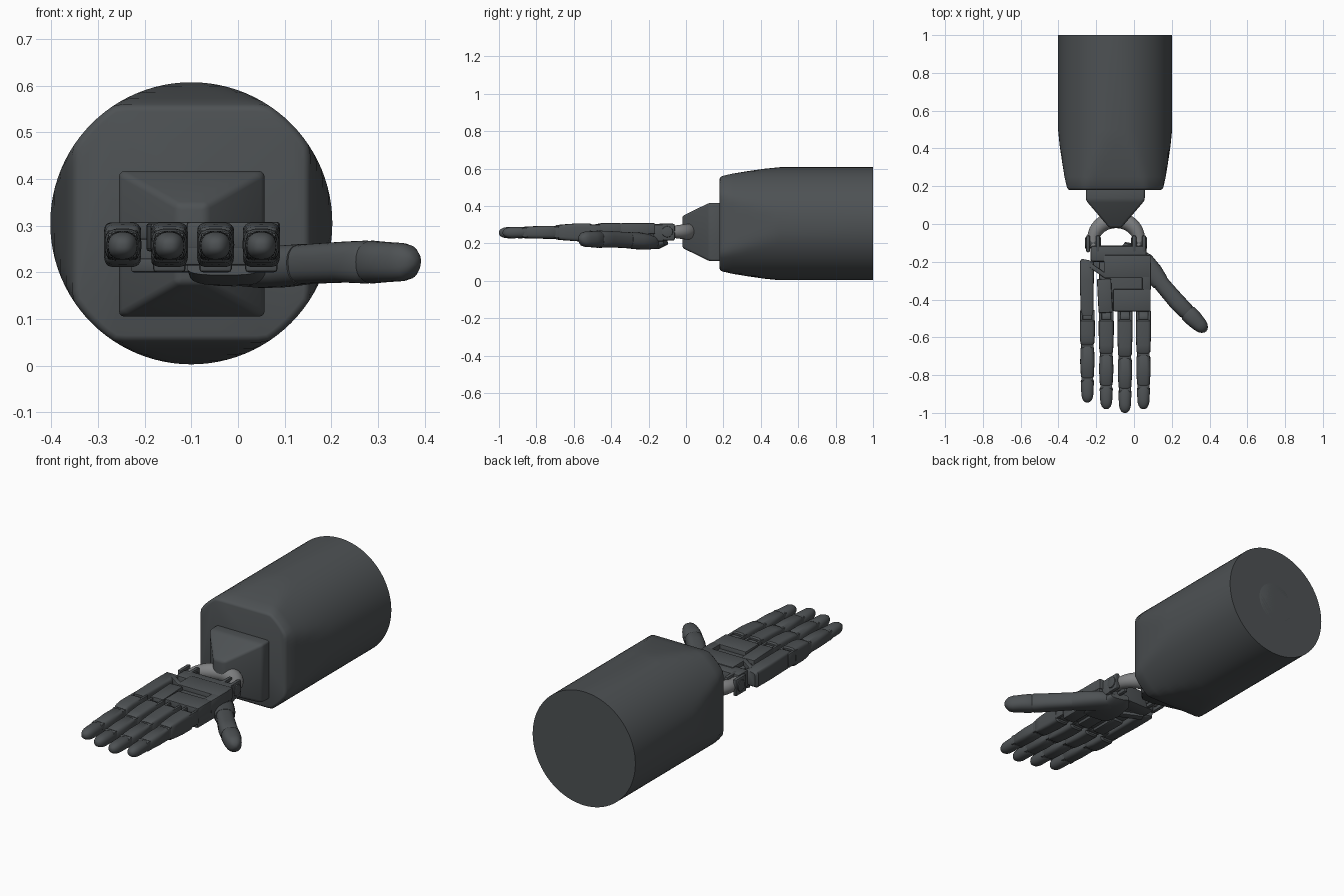
import bpy, bmesh, math
from mathutils import Vector, Matrix

if "Cube" in bpy.data.objects:
    bpy.data.objects.remove(bpy.data.objects["Cube"])

dark = bpy.data.materials.new("dark_grey")
dark.diffuse_color = (0.075, 0.083, 0.088, 1)
dark.use_nodes = True
dark.node_tree.nodes["Principled BSDF"].inputs["Base Color"].default_value = dark.diffuse_color
pale = bpy.data.materials.new("light_grey")
pale.diffuse_color = (0.22, 0.225, 0.23, 1)
pale.use_nodes = True
pale.node_tree.nodes["Principled BSDF"].inputs["Base Color"].default_value = pale.diffuse_color


def finish(name, bm, mat=dark, angle=35):
    bmesh.ops.recalc_face_normals(bm, faces=bm.faces)
    me = bpy.data.meshes.new(name)
    bm.to_mesh(me)
    bm.free()
    ob = bpy.data.objects.new(name, me)
    bpy.context.collection.objects.link(ob)
    me.materials.append(mat)
    for p in me.polygons:
        p.use_smooth = True
    me.set_sharp_from_angle(angle=math.radians(angle))
    return ob


def skin(name, rings, mat=dark, angle=35):
    bm = bmesh.new()
    vs = [[bm.verts.new(p) for p in r] for r in rings]
    n = len(vs[0])
    for a, b in zip(vs, vs[1:]):
        for i in range(n):
            bm.faces.new((a[i], a[(i + 1) % n], b[(i + 1) % n], b[i]))
    bm.faces.new(vs[0])
    bm.faces.new(vs[-1])
    return finish(name, bm, mat, angle)


def loft(name, secs, n=2.0, mat=dark, seg=24):
    """Sections (x, y, z, half width, half height) with superellipse outline."""
    rings = []
    for k, (x, y, z, a, b) in enumerate(secs):
        p, q = secs[max(k - 1, 0)], secs[min(k + 1, len(secs) - 1)]
        t = (Vector(q[:3]) - Vector(p[:3])).normalized()
        side = t.cross(Vector((0, 0, 1))).normalized()
        up = side.cross(t)
        ring = []
        for i in range(seg):
            c, s = math.cos(2 * math.pi * i / seg), math.sin(2 * math.pi * i / seg)
            u = math.copysign(abs(c) ** (2 / n), c) * a
            v = math.copysign(abs(s) ** (2 / n), s) * b
            ring.append(Vector((x, y, z)) + side * u + up * v)
        rings.append(ring)
    return skin(name, rings, mat)


def box(name, x0, x1, y0, y1, z0, z1, bev=0.006, rot=0):
    bm = bmesh.new()
    c = Vector(((x0 + x1) / 2, (y0 + y1) / 2, (z0 + z1) / 2))
    m = (Matrix.Translation(c) @ Matrix.Rotation(math.radians(rot), 4, 'Z')
         @ Matrix.Diagonal((x1 - x0, y1 - y0, z1 - z0, 1)))
    bmesh.ops.create_cube(bm, size=1, matrix=m)
    bmesh.ops.bevel(bm, geom=bm.edges[:], offset=bev, segments=2, profile=0.5, affect='EDGES')
    return finish(name, bm)


def pin(name, x, y, z, r, length, axis='Y', mat=dark):
    bm = bmesh.new()
    m = Matrix.Translation((x, y, z)) @ Matrix.Rotation(math.pi / 2, 4, axis)
    bmesh.ops.create_cone(bm, cap_ends=True, segments=24, radius1=r, radius2=r, depth=length, matrix=m)
    rim = [e for e in bm.edges if any(len(f.verts) > 4 for f in e.link_faces)]
    bmesh.ops.bevel(bm, geom=rim, offset=r * 0.15, segments=2, profile=0.5, affect='EDGES')
    return finish(name, bm, mat)


# forearm: round at the back, flattened to a rounded square at the front
rings = []
for y, h in ((0.18, 0.24), (0.183, 0.248), (0.193, 0.255), (0.25, 0.268), (0.33, 0.281),
             (0.42, 0.294), (0.5, 0.302), (1.0, 0.302)):
    ring = []
    for i in range(96):
        c, s = math.cos(i * math.pi / 48), math.sin(i * math.pi / 48)
        rad = min(0.302 if y > 0.19 else 0.302 - (0.255 - h), h / max(abs(c), abs(s)))
        ring.append((-0.1 + rad * c, y, 0.305 + rad * s))
    rings.append(ring)
skin("forearm", rings)
pin("forearm_end_disc", -0.1, 0.99, 0.305, 0.127, 0.02, 'X')

# wrist wedge
bm = bmesh.new()
levels = []
for y, a, b in ((0.2, 0.156, 0.156), (0.125, 0.156, 0.156), (-0.02, 0.032, 0.085)):
    levels.append([bm.verts.new((-0.099 + sx * a, y, 0.261 + sz * b))
                   for sx, sz in ((-1, -1), (1, -1), (1, 1), (-1, 1))])
for lo, hi in zip(levels, levels[1:]):
    for i in range(4):
        bm.faces.new((lo[i], lo[(i + 1) % 4], hi[(i + 1) % 4], hi[i]))
bm.faces.new(levels[0])
bm.faces.new(levels[-1])
bmesh.ops.bevel(bm, geom=bm.edges[:], offset=0.012, segments=3, profile=0.5, affect='EDGES')
finish("wrist_wedge", bm)

# pale yoke linking wedge and palm
arc = []
for i in range(21):
    t = math.radians(-15 + i * 210 / 20)
    r = 0.030 + 0.014 * math.sin(max(0, min(math.pi, t)))
    arc.append((-0.095 + 0.122 * math.cos(t), -0.09 + 0.112 * math.sin(t), 0.262, r, r))
loft("wrist_yoke", arc, mat=pale)
for x in (-0.217, 0.027):
    for d in (-0.026, 0.026):
        box("wrist_lug", x + d - 0.011, x + d + 0.011, -0.15, -0.06, 0.215, 0.305, 0.009)
    pin("wrist_pin", x, -0.1, 0.262, 0.03, 0.085)

# palm
box("wrist_block", -0.23, 0.067, -0.2, -0.115, 0.21, 0.303, 0.012)
box("palm_core", -0.185, 0.085, -0.46, -0.17, 0.215, 0.285)
box("palm_plate_rear", -0.16, 0.088, -0.287, -0.165, 0.25, 0.308)
box("palm_plate_front", -0.11, 0.088, -0.462, -0.345, 0.25, 0.308)
box("palm_plate_edge", 0.042, 0.09, -0.35, -0.2, 0.24, 0.308)
box("ring_palm_plate", -0.192, -0.117, -0.47, -0.29, 0.245, 0.305, rot=3)
box("palm_strut", -0.24, -0.14, -0.26, -0.235, 0.27, 0.308, rot=-35)

# outer metacarpal carrying the little finger
loft("little_metacarpal", [(-0.247, -0.19, 0.262, 0.03, 0.036), (-0.249, -0.2, 0.262, 0.038, 0.044),
     (-0.25, -0.3, 0.262, 0.037, 0.045), (-0.248, -0.46, 0.262, 0.034, 0.045),
     (-0.247, -0.485, 0.262, 0.03, 0.04)], 6)

# palm underside pads and braces
loft("palm_pad", [(0.0, -0.11, 0.21, 0.05, 0.02), (-0.01, -0.15, 0.2, 0.075, 0.03),
     (-0.02, -0.25, 0.2, 0.085, 0.028), (-0.03, -0.34, 0.212, 0.08, 0.018)], 3)
for x in (-0.147, -0.048, 0.05):
    box("palm_rib", x - 0.035, x + 0.035, -0.46, -0.3, 0.2, 0.23, 0.008)
box("palm_brace", -0.23, -0.07, -0.25, -0.21, 0.2, 0.23, rot=-25)


# fingers: hinge, boxy proximal link, tapered middle link, rounded tip
def finger(name, x, yk, j1, j2, tip):
    z = 0.259
    for d in (-0.031, 0.031):
        box(name + "_lug", x + d - 0.008, x + d + 0.008, yk - 0.06, yk + 0.02, 0.225, 0.3)
    pin(name + "_knuckle", x, yk - 0.02, z, 0.034, 0.05)
    loft(name + "_proximal", [(x, yk - 0.03, z, 0.034, 0.042), (x, yk - 0.038, z, 0.04, 0.048),
         (x, yk - 0.105, z, 0.04, 0.048), (x, (yk + j1) / 2 - 0.06, z, 0.038, 0.043),
         (x, j1 + 0.012, z, 0.036, 0.039), (x, j1 + 0.004, z, 0.03, 0.033)], 5)
    pin(name + "_joint", x, j1, z, 0.031, 0.066)
    m = (j1 + j2) / 2
    loft(name + "_middle", [(x, j1 - 0.003, z, 0.03, 0.029), (x, j1 - 0.012, z, 0.036, 0.035),
         (x, m, z, 0.038, 0.034), (x, j2 + 0.012, z - 0.001, 0.034, 0.031),
         (x, j2 + 0.005, z - 0.001, 0.03, 0.027)], 3.2)
    pin(name + "_tip_joint", x, j2, z - 0.001, 0.026, 0.062)
    secs = [(x, j2 - 0.002, z - 0.001, 0.03, 0.026), (x, j2 - 0.012, z - 0.001, 0.035, 0.03)]
    for i in range(7):
        t = math.radians(i * 14.5)
        secs.append((x, tip + 0.05 - 0.05 * math.sin(t), z - 0.002,
                     0.004 + 0.028 * math.cos(t), 0.004 + 0.026 * math.cos(t)))
    loft(name + "_tip", secs, 2.3)


for args in (("little_finger", -0.247, -0.475, -0.645, -0.82, -0.945),
             ("ring_finger", -0.147, -0.475, -0.69, -0.86, -0.98),
             ("middle_finger", -0.048, -0.475, -0.705, -0.875, -1.0),
             ("index_finger", 0.05, -0.475, -0.69, -0.86, -0.98)):
    finger(*args)

# thumb
loft("thumb_base", [(-0.03, -0.15, 0.205, 0.02, 0.012), (0.0, -0.17, 0.203, 0.05, 0.032),
     (0.05, -0.21, 0.208, 0.062, 0.042), (0.1, -0.26, 0.213, 0.055, 0.045),
     (0.14, -0.31, 0.217, 0.046, 0.044)], 2.4)
loft("thumb_link", [(0.12, -0.285, 0.216, 0.042, 0.042), (0.17, -0.345, 0.219, 0.043, 0.043),
     (0.23, -0.415, 0.222, 0.045, 0.044), (0.275, -0.46, 0.222, 0.044, 0.046),
     (0.287, -0.472, 0.222, 0.036, 0.04)], 2.6)
loft("thumb_tip", [(0.275, -0.46, 0.222, 0.036, 0.04), (0.288, -0.473, 0.222, 0.046, 0.046),
     (0.32, -0.505, 0.222, 0.045, 0.043), (0.35, -0.535, 0.222, 0.039, 0.041),
     (0.365, -0.55, 0.222, 0.033, 0.036), (0.376, -0.561, 0.222, 0.022, 0.023),
     (0.382, -0.567, 0.221, 0.008, 0.008)], 2.4)
